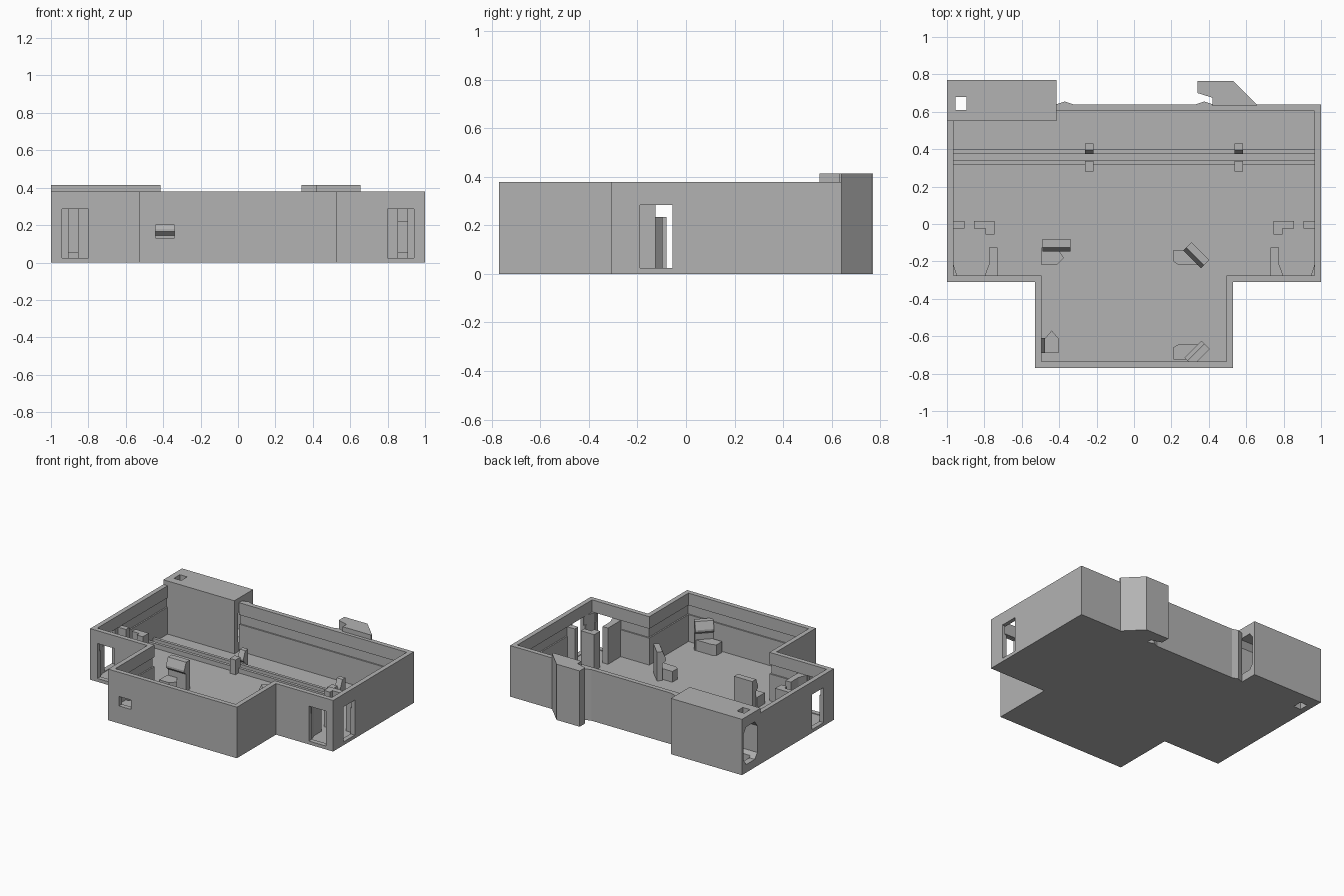
import bpy
import bmesh
from math import radians
from mathutils import Matrix, Vector

if "Cube" in bpy.data.objects:
    bpy.data.objects.remove(bpy.data.objects["Cube"], do_unlink=True)

grey = bpy.data.materials.new("plain grey")
grey.use_nodes = True
colour = (0.45, 0.45, 0.45, 1)
grey.diffuse_color = colour
grey.node_tree.nodes["Principled BSDF"].inputs["Base Color"].default_value = colour

FLOOR, TOP, WALL = 0.02, 0.38, 0.035


def prism(name, points, depth, matrix=Matrix()):
    """Extrude a flat outline along local z and place it with a matrix."""
    bm = bmesh.new()
    face = bm.faces.new([bm.verts.new((x, y, 0)) for x, y in points])
    new = bmesh.ops.extrude_face_region(bm, geom=[face])["geom"]
    verts = [v for v in new if isinstance(v, bmesh.types.BMVert)]
    bmesh.ops.translate(bm, verts=verts, vec=(0, 0, depth))
    bm.transform(matrix)
    bmesh.ops.recalc_face_normals(bm, faces=bm.faces)
    mesh = bpy.data.meshes.new(name)
    bm.to_mesh(mesh)
    bm.free()
    mesh.materials.append(grey)
    obj = bpy.data.objects.new(name, mesh)
    bpy.context.collection.objects.link(obj)
    return obj


def slab(name, points, z0, z1):
    return prism(name, points, z1 - z0, Matrix.Translation((0, 0, z0)))


def rect(x0, x1, y0, y1):
    return [(x0, y0), (x1, y0), (x1, y1), (x0, y1)]


def tee(i):
    """T-shaped plan outline, inset by i."""
    half = [(0.53 - i, -0.77 + i), (0.53 - i, -0.31 + i),
            (1 - i, -0.31 + i), (1 - i, 0.64 - i)]
    return half + [(-x, y) for x, y in reversed(half)]


def combine(target, tool, operation):
    mod = target.modifiers.new("join", "BOOLEAN")
    mod.object, mod.operation, mod.solver = tool, operation, "EXACT"
    bpy.context.view_layer.objects.active = target
    bpy.ops.object.modifier_apply(modifier=mod.name)
    bpy.data.objects.remove(tool, do_unlink=True)


# Tray shell with a shallow groove around the inside
shell = slab("tray_shell", tee(0), 0, TOP)
combine(shell, slab("cavity", tee(WALL), FLOOR, 0.5), "DIFFERENCE")
combine(shell, slab("groove", tee(WALL - 0.01), 0.22, 0.29), "DIFFERENCE")

# Raised rear corner box with a cable channel and a vertical hole
combine(shell, slab("corner_box", rect(-1, -0.415, 0.55, 0.77), 0, 0.415), "UNION")
section = [(0.62, 0.06), (0.72, 0.06), (0.75, 0.1), (0.75, 0.3),
           (0.72, 0.34), (0.62, 0.34), (0.59, 0.3), (0.59, 0.1)]
along_x = Matrix(((0, 0, 1, -1.1), (1, 0, 0, 0), (0, 1, 0, 0), (0, 0, 0, 1)))
combine(shell, prism("channel", section, 0.686, along_x), "DIFFERENCE")
combine(shell, slab("hole", rect(-0.955, -0.895, 0.61, 0.68), -0.1, 0.5), "DIFFERENCE")

# Corner openings in the side and front walls, and a small front slot
for s in (-1, 1):
    side = rect(*sorted((s * 0.95, s * 1.1)), -0.19, -0.055)
    front = rect(*sorted((s * 0.8, s * 0.94)), -0.4, -0.26)
    for outline in (side, front):
        combine(shell, slab("opening", outline, 0.025, 0.285), "DIFFERENCE")
combine(shell, slab("slot", rect(-0.44, -0.34, -0.8, -0.7), 0.13, 0.2), "DIFFERENCE")

# Rear hook and small ramps on the back wall
hook = [(0.42, 0.63), (0.655, 0.63), (0.655, 0.64), (0.53, 0.765),
        (0.34, 0.765), (0.34, 0.70), (0.42, 0.675)]
slab("rear_hook", hook, 0, 0.415)
for x in (-0.37, 0.375):
    slab("wall_ramp", [(x - 0.045, 0.635), (x + 0.045, 0.635),
                       (x + 0.045, 0.64), (x, 0.655), (x - 0.045, 0.64)], 0, TOP)

# Floor rails
for y in (0.317, 0.376):
    slab("floor_rail", rect(-0.97, 0.97, y, y + 0.022), 0.015, 0.055)


def clip(name, x, y, angle, width, height, back=0.04):
    """Upright catch whose lip points along the given direction."""
    profile = [(-back, 0.015), (0, 0.015), (0, height - 0.09), (0.022, height - 0.07),
               (0.022, height - 0.055), (0, height), (-back, height)]
    upright = Matrix(((1, 0, 0, 0), (0, 0, 1, -width / 2), (0, 1, 0, 0), (0, 0, 0, 1)))
    place = Matrix.Translation((x, y, 0)) @ Matrix.Rotation(radians(angle), 4, "Z")
    return prism(name, profile, width, place @ upright)


# Catches on the rails, each with a stop block
for x in (-0.24, 0.56):
    clip("rail_clip", x, 0.395, -90, 0.046, 0.155, 0.035)
    slab("rail_stop", rect(x - 0.023, x + 0.023, 0.28, 0.338), 0.015, 0.13)

# Board catches with their support blocks
clip("board_clip_rear_right", -0.415, -0.125, -90, 0.15, 0.235, 0.045)
clip("board_clip_rear_left", 0.327, -0.173, -135, 0.134, 0.235)
clip("board_clip_front_left", 0.331, -0.686, 135, 0.128, 0.235)
clip("board_clip_front_right", -0.497, -0.65, 0, 0.08, 0.235, 0.01)
supports = {
    "support_rear_right": [(-0.495, -0.125), (-0.415, -0.125), (-0.375, -0.18),
                           (-0.415, -0.22), (-0.495, -0.22)],
    "support_rear_left": [(0.21, -0.14), (0.295, -0.14), (0.36, -0.205),
                          (0.34, -0.22), (0.24, -0.22), (0.21, -0.2)],
    "support_front_left": [(0.21, -0.66), (0.235, -0.645), (0.37, -0.645),
                           (0.29, -0.725), (0.21, -0.725)],
    "support_front_right": [(-0.497, -0.69), (-0.405, -0.69), (-0.405, -0.61),
                            (-0.44, -0.57), (-0.475, -0.61), (-0.497, -0.61)],
}
for name, outline in supports.items():
    slab(name, outline, 0.015, 0.1)

# Guide pillars beside the corner openings, mirrored left and right
pillars = {
    "wall_pillar": rect(0.905, 0.97, -0.025, 0.015),
    "angle_pillar": [(0.745, 0.015), (0.745, -0.055), (0.795, -0.055),
                     (0.795, -0.025), (0.855, -0.025), (0.855, 0.015)],
    "front_pillar": [(0.73, -0.28), (0.73, -0.125), (0.775, -0.125),
                     (0.775, -0.215), (0.8, -0.28)],
    "corner_wedge": [(0.97, -0.2), (0.97, -0.28), (0.945, -0.28)],
}
for s, hand in ((1, "left"), (-1, "right")):
    for name, outline in pillars.items():
        slab(f"{name}_{hand}", [(s * x, y) for x, y in outline], 0.015, 0.29)
